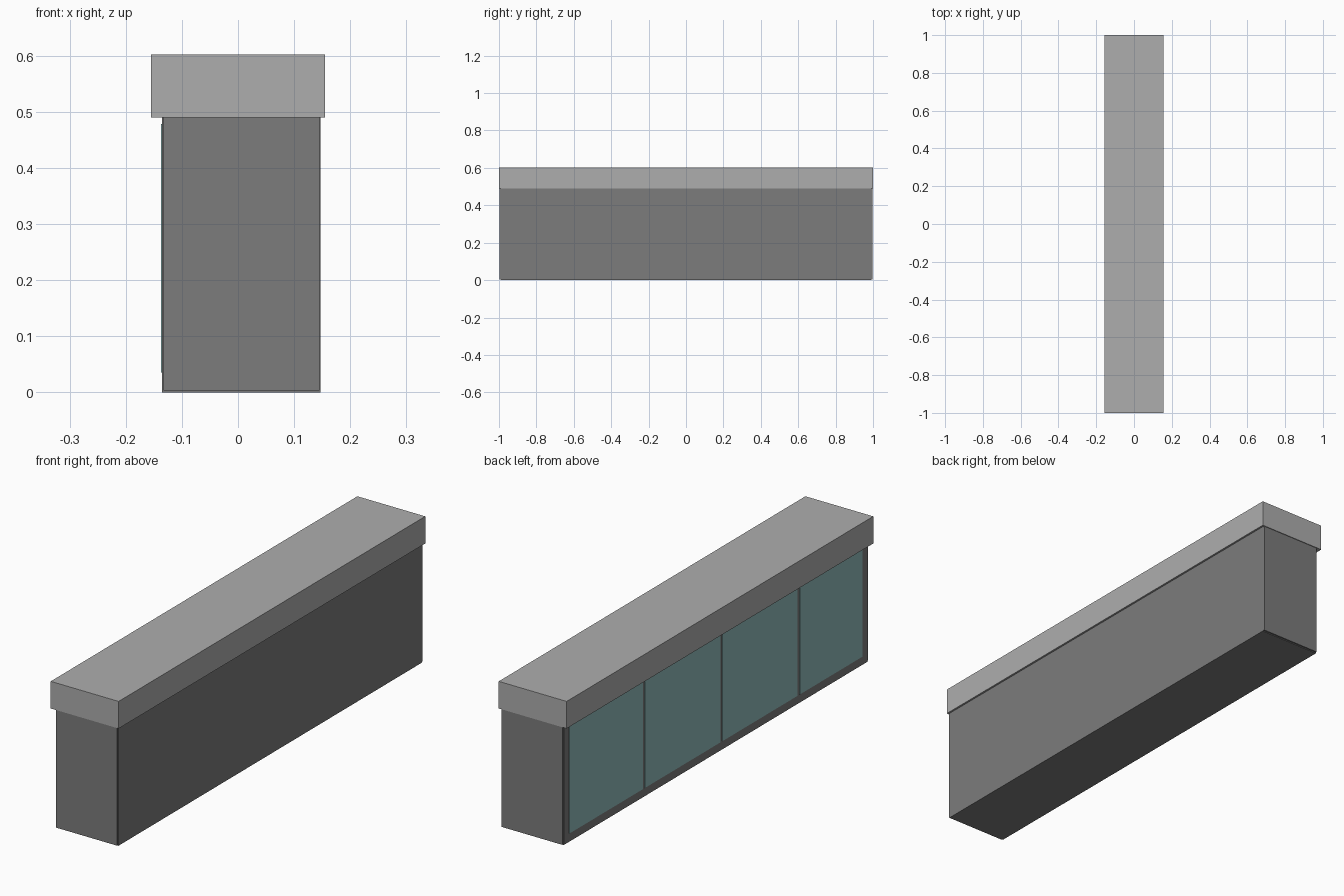
import bpy, bmesh

if "Cube" in bpy.data.objects:
    bpy.data.objects.remove(bpy.data.objects["Cube"])


def material(name, color):
    m = bpy.data.materials.new(name)
    m.diffuse_color = (*color, 1)
    m.use_nodes = True
    m.node_tree.nodes["Principled BSDF"].inputs["Base Color"].default_value = m.diffuse_color
    return m


def box(name, x, y, z, mat=None):
    """Box spanning the given (min, max) ranges."""
    bm = bmesh.new()
    bmesh.ops.create_cube(bm, size=1)
    for v in bm.verts:
        v.co = [r[0] if c < 0 else r[1] for c, r in zip(v.co, (x, y, z))]
    me = bpy.data.meshes.new(name)
    bm.to_mesh(me)
    bm.free()
    ob = bpy.data.objects.new(name, me)
    bpy.context.collection.objects.link(ob)
    if mat:
        me.materials.append(mat)
    return ob


dark = material("dark_grey", (0.2, 0.2, 0.2))
light = material("worktop_grey", (0.42, 0.42, 0.42))
teal = material("teal_glass", (0.28, 0.5, 0.5))

# Cabinet carcass
box("cabinet_body", (-0.135, 0.147), (-0.99, 0.99), (0, 0.49), dark)

# Thin end panels, set just inside the carcass outline
for s, label in ((-1, "front"), (1, "back")):
    box(label + "_end_panel", (-0.133, 0.145),
        tuple(sorted((s * 0.99, s * 0.997))), (0.003, 0.49), dark)

# Overhanging worktop
box("worktop", (-0.155, 0.155), (-1, 1), (0.49, 0.602), light)

# Glass panes along the left side, separated by narrow mullions
edges = [-0.957, -0.54, -0.036, 0.47, 0.955]
gap = 0.007
for i, (a, b) in enumerate(zip(edges, edges[1:])):
    lo = a + (gap if i > 0 else 0)
    hi = b - (gap if i < 3 else 0)
    box(f"glass_pane_{i + 1}", (-0.137, -0.13), (lo, hi), (0.035, 0.478), teal)
